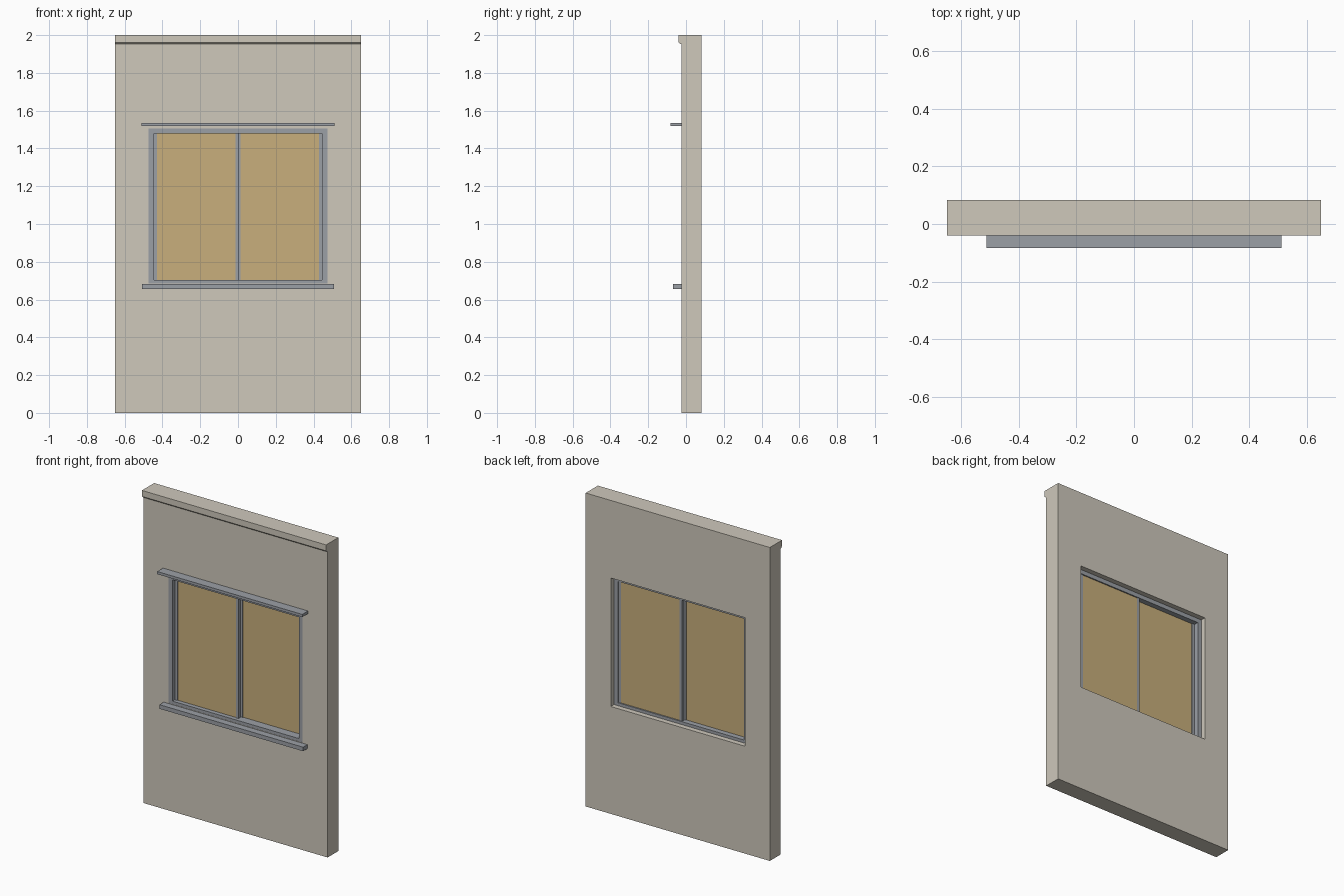
import bpy, bmesh

if "Cube" in bpy.data.objects:
    bpy.data.objects.remove(bpy.data.objects["Cube"])


def material(name, rgb):
    m = bpy.data.materials.new(name)
    m.diffuse_color = (*rgb, 1)
    m.use_nodes = True
    m.node_tree.nodes["Principled BSDF"].inputs["Base Color"].default_value = m.diffuse_color
    return m


WALL = material("plaster", (0.62, 0.58, 0.50))
METAL = material("grey_metal", (0.33, 0.35, 0.38))
PANE = material("amber_glass", (0.58, 0.43, 0.20))


def finish(name, bm, mat):
    bmesh.ops.recalc_face_normals(bm, faces=bm.faces)
    me = bpy.data.meshes.new(name)
    bm.to_mesh(me)
    bm.free()
    me.materials.append(mat)
    ob = bpy.data.objects.new(name, me)
    bpy.context.collection.objects.link(ob)
    return ob


def prism(name, profile, x0, x1, mat):
    """Extrude a (y, z) profile along x."""
    bm = bmesh.new()
    a = [bm.verts.new((x0, y, z)) for y, z in profile]
    b = [bm.verts.new((x1, y, z)) for y, z in profile]
    bm.faces.new(a)
    bm.faces.new(b[::-1])
    for i in range(len(a)):
        j = (i + 1) % len(a)
        bm.faces.new((a[i], b[i], b[j], a[j]))
    return finish(name, bm, mat)


def box(name, x0, x1, y0, y1, z0, z1, mat):
    return prism(name, [(y0, z0), (y1, z0), (y1, z1), (y0, z1)], x0, x1, mat)


def ring(name, outer, inner, y0, y1, mat):
    """Rectangular slab with a rectangular hole; rects are (half width, z0, z1)."""
    bm = bmesh.new()

    def loop(rect, y):
        w, z0, z1 = rect
        return [bm.verts.new((x, y, z)) for x, z in
                ((-w, z0), (w, z0), (w, z1), (-w, z1))]

    loops = [loop(outer, y0), loop(inner, y0), loop(inner, y1), loop(outer, y1)]
    for k in range(4):
        p, q = loops[k], loops[(k + 1) % 4]
        for i in range(4):
            j = (i + 1) % 4
            bm.faces.new((p[i], p[j], q[j], q[i]))
    return finish(name, bm, mat)


OPENING = (0.473, 0.685, 1.505)
INNER = (0.446, 0.704, 1.478)

# Wall panel with window opening, and cornice along the top front edge
ring("wall", (0.65, 0, 2), OPENING, -0.025, 0.083, WALL)
prism("cornice", [(-0.025, 2), (-0.04, 2), (-0.04, 1.962), (-0.031, 1.953),
                  (-0.025, 1.953)], -0.65, 0.65, WALL)

# Fixed window frame, recessed from the back
ring("window_frame", OPENING, INNER, -0.024, 0.05, METAL)

# Two sliding sashes, left one on the front track, right one on the back track
for side, x0, x1, y in (("left", -0.446, 0.004, 0.0), ("right", -0.004, 0.446, 0.026)):
    box(side + "_glass", x0 + 0.003, x1 - 0.003, y + 0.004, y + 0.016,
        INNER[1], INNER[2], PANE)
    for part, a in (("outer", x0), ("inner", x1 - 0.018)):
        box(f"{side}_{part}_stile", a, a + 0.018, y, y + 0.02,
            INNER[1], INNER[2], METAL)

# Projecting hood and sill
box("hood", -0.512, 0.512, -0.083, -0.025, 1.519, 1.536, METAL)
box("sill", -0.507, 0.507, -0.068, -0.025, 0.656, 0.682, METAL)
